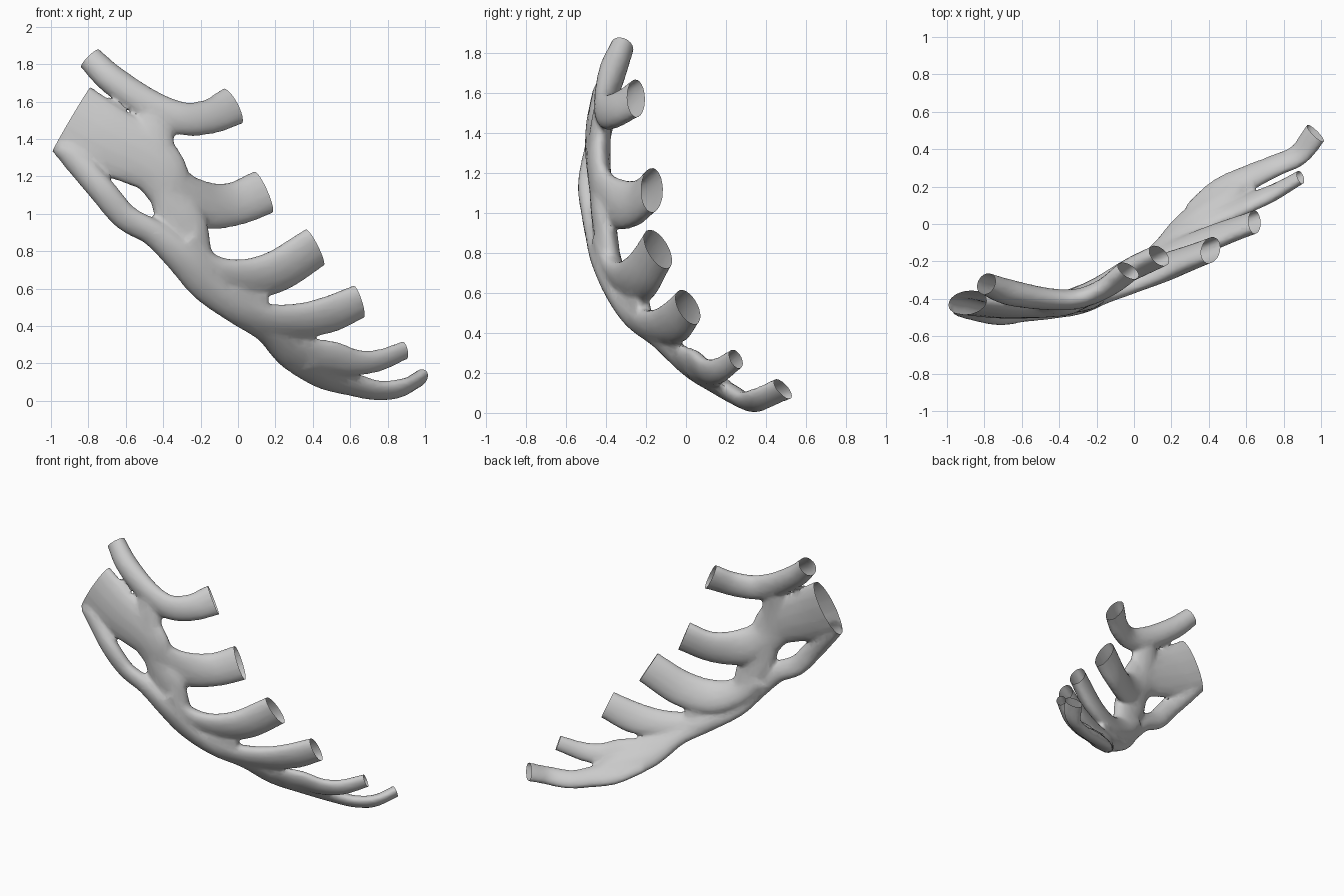
import bpy, bmesh, math
from mathutils import Vector, Matrix

cube = bpy.data.objects.get("Cube")
if cube:
    bpy.data.objects.remove(cube, do_unlink=True)

mat = bpy.data.materials.new("pale_grey")
mat.use_nodes = True
grey = (0.6, 0.6, 0.6, 1)
mat.diffuse_color = grey
mat.node_tree.nodes["Principled BSDF"].inputs["Base Color"].default_value = grey

UPRIGHT = Vector((0, -1, 0.05))
TILTED = Vector((0, -0.88, -0.45))
FLATTER = Vector((0, -0.65, -0.75))
SIDES = 14
open_ends = []  # (centre, outward direction, half width) of each cut end


def spline(rows, steps=6):
    """Catmull-Rom through rows of (x, y, z, half width, half thickness)."""
    pts = [tuple(2 * a - b for a, b in zip(rows[0], rows[1]))] + rows
    pts.append(tuple(2 * a - b for a, b in zip(rows[-1], rows[-2])))
    out = []
    for i in range(1, len(pts) - 2):
        for s in range(steps):
            u = s / steps
            out.append([0.5 * (2 * b + (c - a) * u + (2 * a - 5 * b + 4 * c - d) * u * u
                               + (3 * b - a - 3 * c + d) * u ** 3)
                        for a, b, c, d in zip(*pts[i - 1:i + 3])])
    return out + [list(rows[-1])]


def frame(tangent, hint):
    wide = tangent.cross(hint).normalized()
    return wide, tangent.cross(wide).normalized()


def strand(bm, cutters, rows, hint, cut_start=False, cut_end=True):
    """Sweep an oval along the path; cut ends overshoot and get a box cutter."""
    path = spline(rows)
    for cut, end, nxt in ((cut_start, 0, 1), (cut_end, -1, -2)):
        if not cut:
            continue
        p = Vector(path[end][:3])
        t = (p - Vector(path[nxt][:3])).normalized()
        wide, thin = frame(t, hint)
        w, th = path[end][3:]
        open_ends.append((p, t, w))
        axes = Matrix((wide * w * 2.25, thin * th * 3, t * 0.12)).transposed().to_4x4()
        bmesh.ops.create_cube(cutters, size=1,
                              matrix=Matrix.Translation(p + t * 0.06) @ axes)
        extra = list(p + t * 0.05) + [w, th]
        path = [extra] + path if end == 0 else path + [extra]
    rings = []
    for i, row in enumerate(path):
        t = Vector(path[min(i + 1, len(path) - 1)][:3]) - Vector(path[max(i - 1, 0)][:3])
        wide, thin = frame(t.normalized(), hint)
        rings.append([bm.verts.new(Vector(row[:3])
                      + wide * row[3] * math.cos(k * math.tau / SIDES)
                      + thin * row[4] * math.sin(k * math.tau / SIDES))
                      for k in range(SIDES)])
    for a, b in zip(rings, rings[1:]):
        for k in range(SIDES):
            j = (k + 1) % SIDES
            bm.faces.new((a[k], a[j], b[j], b[k]))
    bm.faces.new(rings[0][::-1])
    bm.faces.new(rings[-1])


def make_object(name, bm):
    bmesh.ops.recalc_face_normals(bm, faces=bm.faces)
    mesh = bpy.data.meshes.new(name)
    bm.to_mesh(mesh)
    bm.free()
    mesh.materials.append(mat)
    ob = bpy.data.objects.new(name, mesh)
    bpy.context.collection.objects.link(ob)
    return ob


body, cuts = bmesh.new(), bmesh.new()

# Top branch, cut at both ends
strand(body, cuts, [(-.79, -.32, 1.83, .07, .06), (-.67, -.365, 1.715, .08, .07),
                    (-.47, -.40, 1.58, .085, .06), (-.30, -.40, 1.51, .09, .055),
                    (-.15, -.34, 1.52, .095, .055), (-.03, -.25, 1.575, .11, .055)],
       UPRIGHT, cut_start=True)
# Broad upper plate running into the second branch
strand(body, cuts, [(-.89, -.42, 1.505, .205, .065), (-.70, -.44, 1.395, .19, .065),
                    (-.46, -.44, 1.27, .16, .06), (-.35, -.42, 1.13, .13, .06),
                    (-.20, -.35, 1.05, .13, .06), (-.03, -.25, 1.05, .12, .06),
                    (.135, -.17, 1.115, .125, .06)], UPRIGHT, cut_start=True)
# Web joining the upper branches
strand(body, cuts, [(-.46, -.41, 1.56, .08, .045), (-.45, -.43, 1.38, .11, .055),
                    (-.40, -.43, 1.15, .09, .055), (-.30, -.41, .95, .13, .06),
                    (-.22, -.38, .76, .09, .055)], UPRIGHT, cut_end=False)
# Outer margin
strand(body, cuts, [(-.95, -.44, 1.355, .05, .05), (-.88, -.455, 1.30, .07, .055),
                    (-.73, -.485, 1.13, .075, .055), (-.6, -.47, .98, .075, .05),
                    (-.45, -.45, .895, .075, .055), (-.30, -.42, .76, .09, .055),
                    (-.17, -.36, .61, .09, .05), (0, -.27, .48, .08, .05),
                    (.16, -.14, .38, .08, .05), (.30, 0, .25, .1, .05),
                    (.45, .13, .17, .1, .045), (.55, .2, .12, .07, .04)],
       TILTED, cut_end=False)
# Lowest branch
strand(body, cuts, [(.35, .05, .2, .1, .045), (.48, .17, .13, .1, .045),
                    (.62, .25, .085, .08, .045), (.75, .31, .055, .07, .04),
                    (.88, .37, .07, .07, .04), (.97, .485, .12, .075, .04)], FLATTER)
# Third branch
strand(body, cuts, [(-.30, -.41, .85, .11, .06), (-.18, -.36, .71, .1, .06),
                    (0, -.29, .65, .12, .06), (.2, -.22, .69, .125, .065),
                    (.41, -.14, .82, .12, .06)], TILTED)
# Web between third and fourth branches
strand(body, cuts, [(-.05, -.31, .57, .06, .045), (.06, -.25, .54, .06, .045),
                    (.15, -.21, .53, .06, .04)], TILTED, cut_end=False)
# Fourth branch
strand(body, cuts, [(-.1, -.33, .56, .08, .05), (.1, -.21, .45, .09, .055),
                    (.3, -.12, .43, .1, .055), (.48, -.05, .46, .11, .055),
                    (.645, .01, .53, .1, .055)], TILTED)
# Fifth branch
strand(body, cuts, [(.22, -.07, .32, .08, .045), (.38, .02, .25, .1, .045),
                    (.5, .07, .23, .1, .045), (.62, .115, .205, .08, .04),
                    (.75, .17, .215, .065, .04), (.89, .25, .27, .055, .035)], TILTED)

branched_cartilage = make_object("branched_cartilage", body)
end_cutters = make_object("end_cutters", cuts)
end_cutters.hide_render = True

# Fuse the strands, soften the joins, then slice clean ends
bpy.context.view_layer.objects.active = branched_cartilage
branched_cartilage.select_set(True)
fuse = branched_cartilage.modifiers.new("fuse", 'REMESH')
fuse.mode, fuse.voxel_size = 'VOXEL', 0.013
soften = branched_cartilage.modifiers.new("soften", 'SMOOTH')
soften.factor, soften.iterations = 0.5, 8
reduce = branched_cartilage.modifiers.new("reduce", 'DECIMATE')
reduce.ratio = 0.2
trim = branched_cartilage.modifiers.new("trim", 'BOOLEAN')
trim.operation, trim.solver, trim.object = 'DIFFERENCE', 'EXACT', end_cutters
for m in list(branched_cartilage.modifiers):
    bpy.ops.object.modifier_apply(modifier=m.name)
bpy.data.objects.remove(end_cutters, do_unlink=True)

# Leave the sliced ends open, as a hollow shell
mesh = branched_cartilage.data
shell = bmesh.new()
shell.from_mesh(mesh)
caps = [f for f in shell.faces if any(
    abs((f.calc_center_median() - p).dot(t)) < 0.003 and abs(f.normal.dot(t)) > 0.95
    and (f.calc_center_median() - p).length < w * 1.3 for p, t, w in open_ends)]
bmesh.ops.delete(shell, geom=caps, context='FACES')
shell.to_mesh(mesh)
shell.free()

mesh.materials.clear()
mesh.materials.append(mat)
for face in mesh.polygons:
    face.material_index = 0
bpy.ops.object.shade_smooth_by_angle(angle=math.radians(40))
